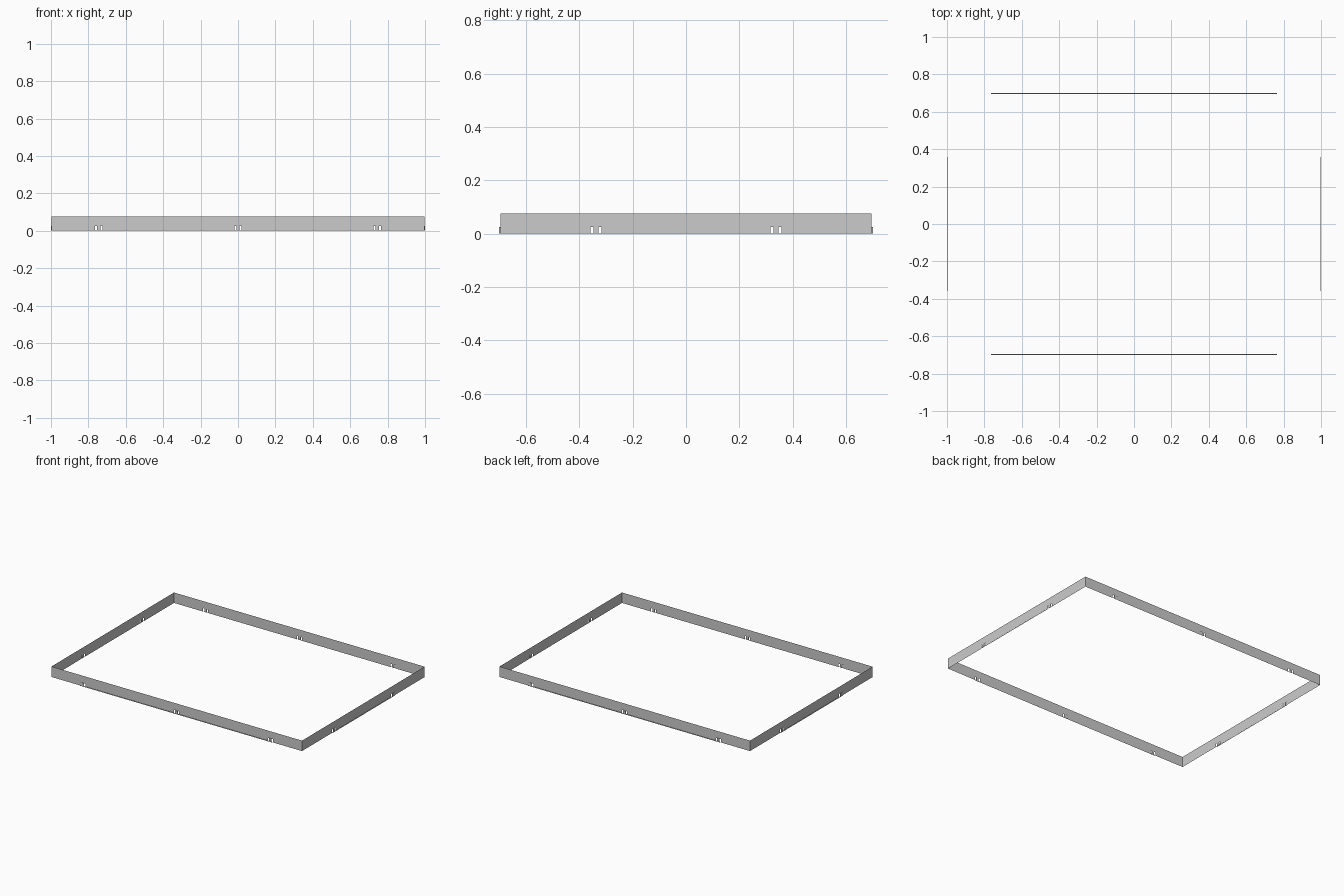
import bpy, bmesh
from mathutils import Matrix
from math import pi

if "Cube" in bpy.data.objects:
    bpy.data.objects.remove(bpy.data.objects["Cube"])

OUT = 0.004      # how far clips and lip stand off the wall
H = 0.075        # wall height
NH = 0.024       # notch height
NW = 0.011       # notch width
GAP = 0.0145     # notch centre to clip centre


def make(name, faces, angle):
    bm = bmesh.new()
    for f in faces:
        bm.faces.new([bm.verts.new(p) for p in f])
    bmesh.ops.remove_doubles(bm, verts=bm.verts, dist=1e-6)
    bm.transform(Matrix.Rotation(angle, 4, 'Z'))
    me = bpy.data.meshes.new(name)
    bm.to_mesh(me)
    bm.free()
    ob = bpy.data.objects.new(name, me)
    bpy.context.collection.objects.link(ob)


def side(name, half, dist, clips, angle):
    y = -(dist - OUT)
    # sheet wall with notches cut into the bottom edge
    pts = [(-half, 0)]
    for c in clips:
        for s in (-1, 1):
            a = c + s * GAP - NW / 2
            b = a + NW
            pts += [(a, 0), (a, NH), (b, NH), (b, 0)]
    pts += [(half, 0), (half, H), (-half, H)]
    make(name + "_wall", [[(x, y, z) for x, z in pts]], angle)

    # raised clip tabs between each pair of notches
    faces = []
    o = -dist
    w = GAP - NW / 2
    for c in clips:
        l, r = c - w, c + w
        faces += [
            [(l, o, 0), (r, o, 0), (r, o, NH), (l, o, NH)],
            [(l, o, NH), (r, o, NH), (r, y, NH), (l, y, NH)],
            [(l, y, 0), (l, o, 0), (l, o, NH), (l, y, NH)],
            [(r, o, 0), (r, y, 0), (r, y, NH), (r, o, NH)],
        ]
    make(name + "_clips", faces, angle)

    # narrow bottom lip running from the first clip to the last
    e = clips[-1] + GAP + NW / 2
    t = 0.003
    make(name + "_lip", [
        [(-e, o, t), (e, o, t), (e, y, t), (-e, y, t)],
        [(-e, o, 0), (e, o, 0), (e, o, t), (-e, o, t)],
    ], angle)


long_clips = (-0.745, 0.0, 0.745)
short_clips = (-0.337, 0.337)
for n, half, d, clips, a in (
        ("front", 1 - OUT, 0.7, long_clips, 0),
        ("right", 0.7 - OUT, 1.0, short_clips, pi / 2),
        ("back", 1 - OUT, 0.7, long_clips, pi),
        ("left", 0.7 - OUT, 1.0, short_clips, -pi / 2)):
    side(n, half, d, clips, a)
